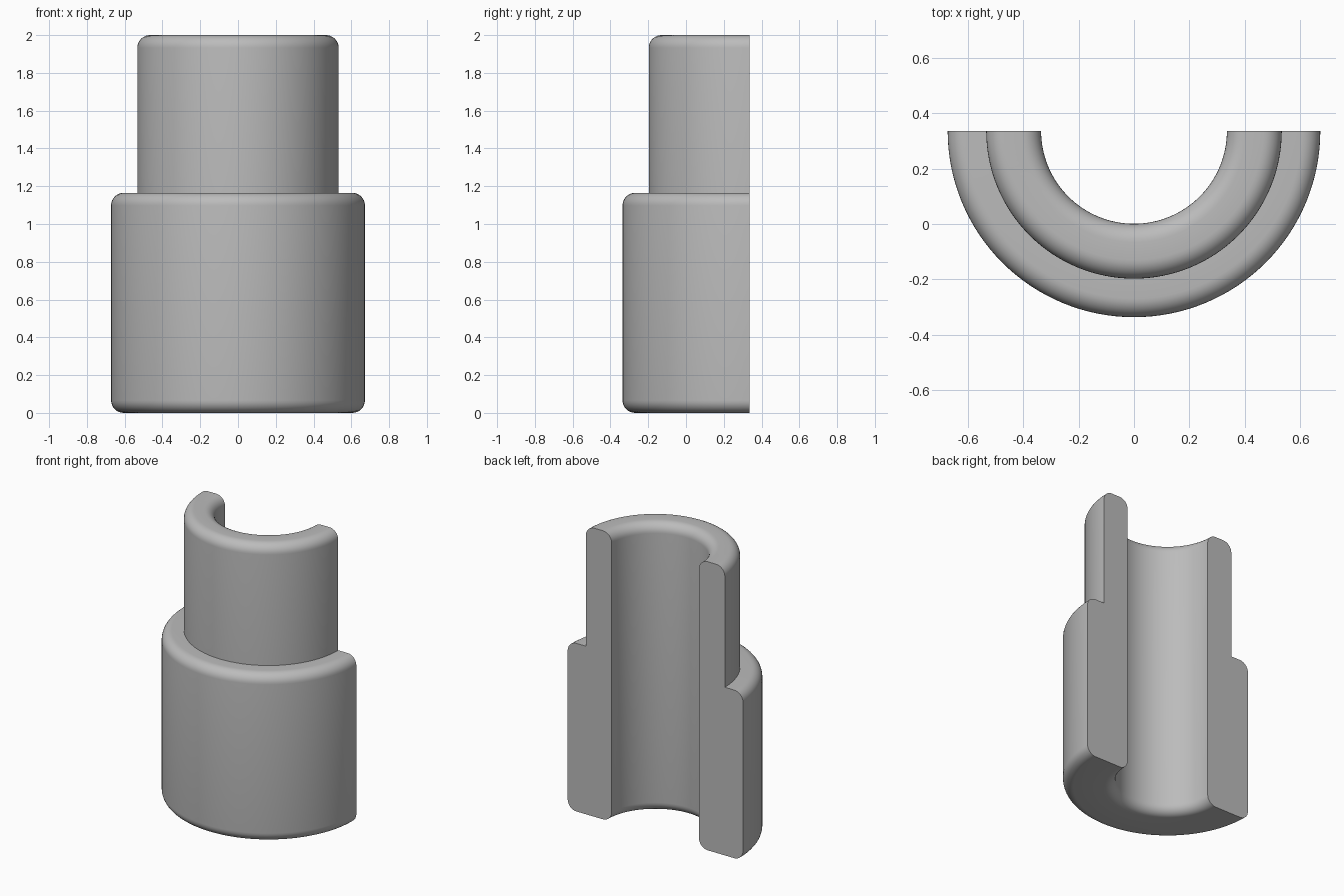
import bpy
import bmesh
from math import cos, sin, pi, radians
from mathutils import Vector

cube = bpy.data.objects.get("Cube")
if cube:
    bpy.data.objects.remove(cube, do_unlink=True)

BORE, NECK, BODY = 0.335, 0.533, 0.672   # radii
STEP, TOP = 1.165, 2.0                   # heights
FILLET = 0.067
AXIS = Vector((0, BODY / 2, 0))          # the half sleeve turns about this axis


def fillet(r, z, start, steps=8):
    """Quarter-circle of profile points around a centre, counterclockwise."""
    return [(r + FILLET * cos(start + pi / 2 * i / steps),
             z + FILLET * sin(start + pi / 2 * i / steps)) for i in range(steps + 1)]


def material(name, colour):
    mat = bpy.data.materials.new(name)
    mat.use_nodes = True
    mat.diffuse_color = colour
    mat.node_tree.nodes["Principled BSDF"].inputs["Base Color"].default_value = colour
    return mat


# Wall section: rounded outer and bore edges, sharp inside corner at the step
profile = (fillet(BORE + FILLET, FILLET, pi)
           + fillet(BODY - FILLET, FILLET, -pi / 2)
           + fillet(BODY - FILLET, STEP - FILLET, 0)
           + [(NECK, STEP)]
           + fillet(NECK - FILLET, TOP - FILLET, 0)
           + fillet(BORE + FILLET, TOP - FILLET, pi / 2))

# Sweep the section half a turn through the front
bm = bmesh.new()
section = bm.faces.new([bm.verts.new(AXIS + Vector((r, 0, z))) for r, z in profile])
edges = list(section.edges)
swept = bmesh.ops.spin(bm, geom=edges, cent=AXIS, axis=(0, 0, 1),
                       angle=-pi, steps=64, use_duplicate=False)

# Close the far cut with a matching flat section
end_edges = [g for g in swept["geom_last"] if isinstance(g, bmesh.types.BMEdge)]
bmesh.ops.contextual_create(bm, geom=end_edges)
bmesh.ops.recalc_face_normals(bm, faces=bm.faces)

mesh = bpy.data.meshes.new("half_sleeve")
bm.to_mesh(mesh)
bm.free()
sleeve = bpy.data.objects.new("half_sleeve", mesh)
bpy.context.collection.objects.link(sleeve)
mesh.materials.append(material("plain_grey", (0.5, 0.5, 0.5, 1)))

# Smooth curves, sharp cut faces and step
bpy.ops.object.select_all(action='DESELECT')
sleeve.select_set(True)
bpy.context.view_layer.objects.active = sleeve
bpy.ops.object.shade_smooth_by_angle(angle=radians(30))
